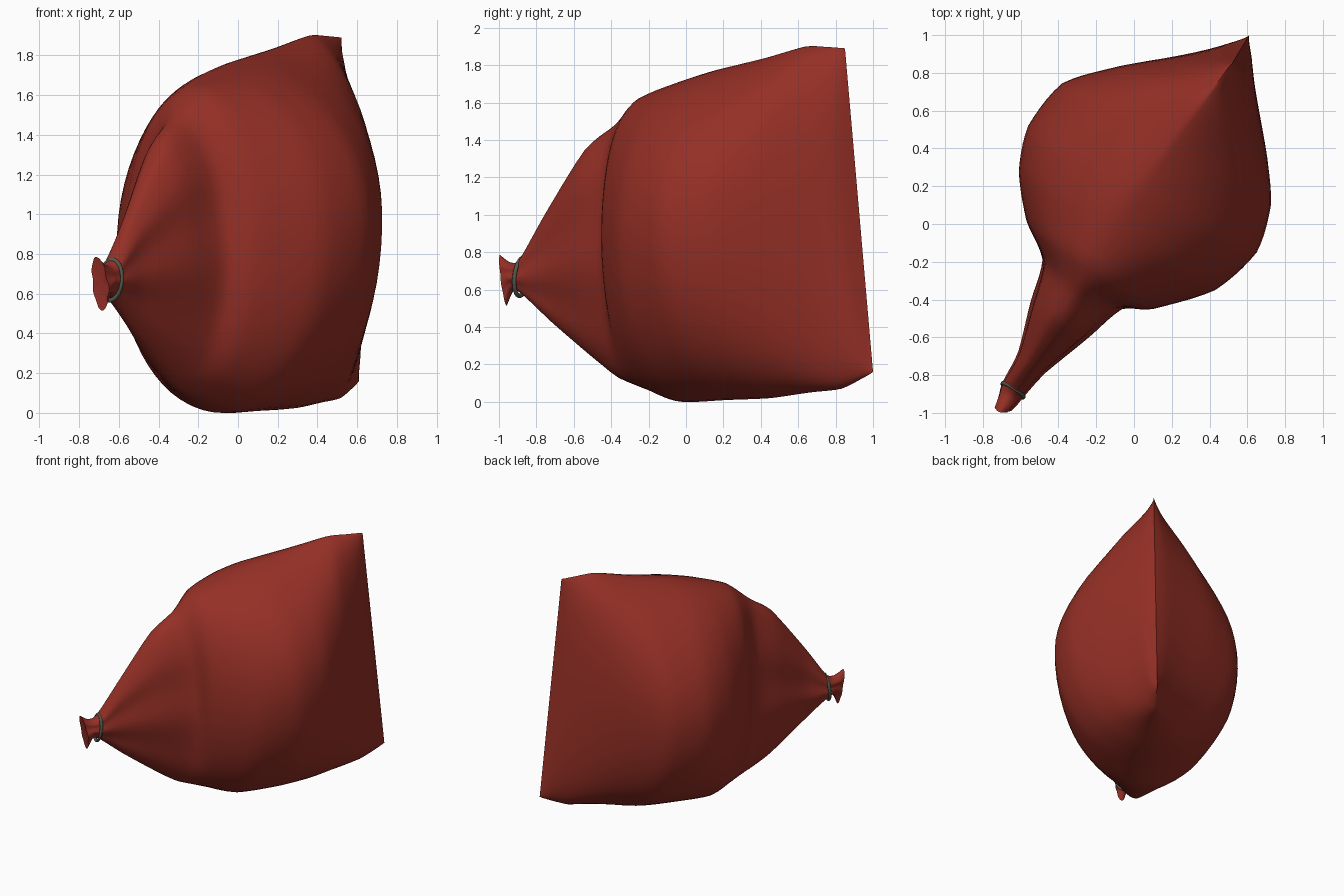
import bpy, bmesh, math
from mathutils import Vector

if "Cube" in bpy.data.objects:
    bpy.data.objects.remove(bpy.data.objects["Cube"])


def material(name, color):
    m = bpy.data.materials.new(name)
    m.diffuse_color = (*color, 1)
    m.use_nodes = True
    m.node_tree.nodes["Principled BSDF"].inputs["Base Color"].default_value = m.diffuse_color
    return m


red = material("red cloth", (0.30, 0.029, 0.019))
grey = material("grey green cord", (0.085, 0.10, 0.075))

# Sections along the bag: top point, bottom point, left plan point, right plan point
neck = [
    ((-.715, -.995, .785), (-.685, -.96, .515), (-.732, -.96), (-.655, -.99)),
    ((-.68, -.94, .745), (-.665, -.925, .595), (-.715, -.91), (-.622, -.955)),
    ((-.64, -.88, .765), (-.635, -.87, .575), (-.695, -.84), (-.585, -.91)),
    ((-.54, -.735, 1.02), (-.53, -.70, .415), (-.61, -.68), (-.47, -.78)),
    ((-.40, -.52, 1.36), (-.40, -.47, .22), (-.545, -.42), (-.25, -.60)),
    ((-.32, -.37, 1.485), (-.31, -.35, .125), (-.485, -.19), (-.07, -.45)),
]
body = [
    ((-.23, -.21, 1.635), (-.20, -.18, .06), (-.57, .02), (.10, -.45)),
    ((-.11, -.01, 1.715), (-.08, -.02, .00), (-.61, .28), (.43, -.35)),
    ((.01, .17, 1.775), (.10, .22, .01), (-.56, .52), (.65, -.15)),
    ((.20, .43, 1.84), (.25, .45, .02), (-.38, .745), (.725, .10)),
    ((.36, .64, 1.90), (.40, .66, .05), (-.08, .835), (.705, .35)),
    ((.45, .76, 1.897), (.50, .83, .07), (.22, .885), (.65, .65)),
    ((.50, .83, 1.892), (.585, .96, .135), (.45, .92), (.612, .82)),
    ((.52, .85, 1.89), (.61, 1.0, .16), (.565, .925), (.565, .925)),
]
# Pleat strength, slimming of the upper half and shift of the widest lines per section
pleats = [.12, .10, .08, .10, .06, .03, 0, 0, 0, 0, 0, 0, 0, 0]
slim = [1, 1, 1, 1, 1, 1, 1.05, 1.12, 1.28, 1.45, 1.5, 1.45, 1.4, 1.4]
lift = [0, 0, 0, 0, 0, 0, .02, .05, .08, .08, .06, .04, .01, 0]
stations = [[*t, *b, *l, *r, p, s, u]
            for (t, b, l, r), p, s, u in zip(neck + body, pleats, slim, lift)]


def spline(rows, steps, curve=.65):
    """Smooth interpolation, partly straightened so folds stay crisp."""
    out = []
    for i in range(len(rows) - 1):
        quad = [rows[max(i - 1, 0)], rows[i], rows[i + 1], rows[min(i + 2, len(rows) - 1)]]
        for s in range(steps):
            u = s / steps
            row = []
            for a, b, c, d in zip(*quad):
                smooth = b + .5 * u * (c - a + u * (2*a - 5*b + 4*c - d + u * (3*(b - c) + d - a)))
                row.append(curve * smooth + (1 - curve) * (b + (c - b) * u))
            out.append(row)
    return out + [rows[-1]]


def section(row, count=64):
    top, bottom = Vector(row[0:3]), Vector(row[3:6])
    mid, half = (top + bottom) / 2, (top - bottom) / 2
    left = Vector((row[6], row[7], mid.z)) - mid
    right = Vector((row[8], row[9], mid.z)) - mid
    pleat, power, rise = row[10:13]
    pts = []
    for k in range(count):
        a = 2 * math.pi * k / count
        s, c = math.sin(a), math.cos(a)
        side, shift = (right, rise) if s >= 0 else (left, -.7 * rise)
        w = abs(s) ** (power if c > 0 else 1.0)
        w *= 1 + pleat * s * s * math.cos(7 * a + .6)
        pts.append(mid + half * c + side * w + Vector((0, 0, shift * s * s)))
    return pts


# Cloth bag: gathered neck lofted through the full body to the flat end seam
bm = bmesh.new()
rings = [[bm.verts.new(p) for p in section(row)] for row in spline(stations, 5)]
for lo, hi in zip(rings, rings[1:]):
    for k in range(len(lo)):
        n = (k + 1) % len(lo)
        bm.faces.new((lo[k], lo[n], hi[n], hi[k]))
# Tucked-in mouth of the neck
tuck = bm.verts.new((-.69, -.965, .66))
for k in range(len(rings[0])):
    bm.faces.new((rings[0][(k + 1) % len(rings[0])], rings[0][k], tuck))
bmesh.ops.remove_doubles(bm, verts=bm.verts, dist=1e-4)
bmesh.ops.recalc_face_normals(bm, faces=bm.faces)
mesh = bpy.data.meshes.new("cloth_bag")
bm.to_mesh(mesh)
bm.free()
bag = bpy.data.objects.new("cloth_bag", mesh)
bpy.context.collection.objects.link(bag)
mesh.materials.append(red)

# Cord tied around the neck
bpy.ops.mesh.primitive_torus_add(major_radius=.1, minor_radius=.012,
                                 major_segments=40, minor_segments=10)
cord = bpy.context.object
cord.name = "neck_cord"
axis = Vector((.55, .83, -.12)).normalized()
cross = Vector((0, 0, 1)).cross(axis).normalized()
up = axis.cross(cross)
for v in cord.data.vertices:
    x, y, z = v.co
    v.co = Vector((-.64, -.88, .668)) + cross * x * .68 + up * y * 1.02 + axis * z
cord.data.materials.append(grey)

for ob in (bag, cord):
    bpy.ops.object.select_all(action='DESELECT')
    ob.select_set(True)
    bpy.context.view_layer.objects.active = ob
    bpy.ops.object.shade_smooth_by_angle(angle=math.radians(50))
